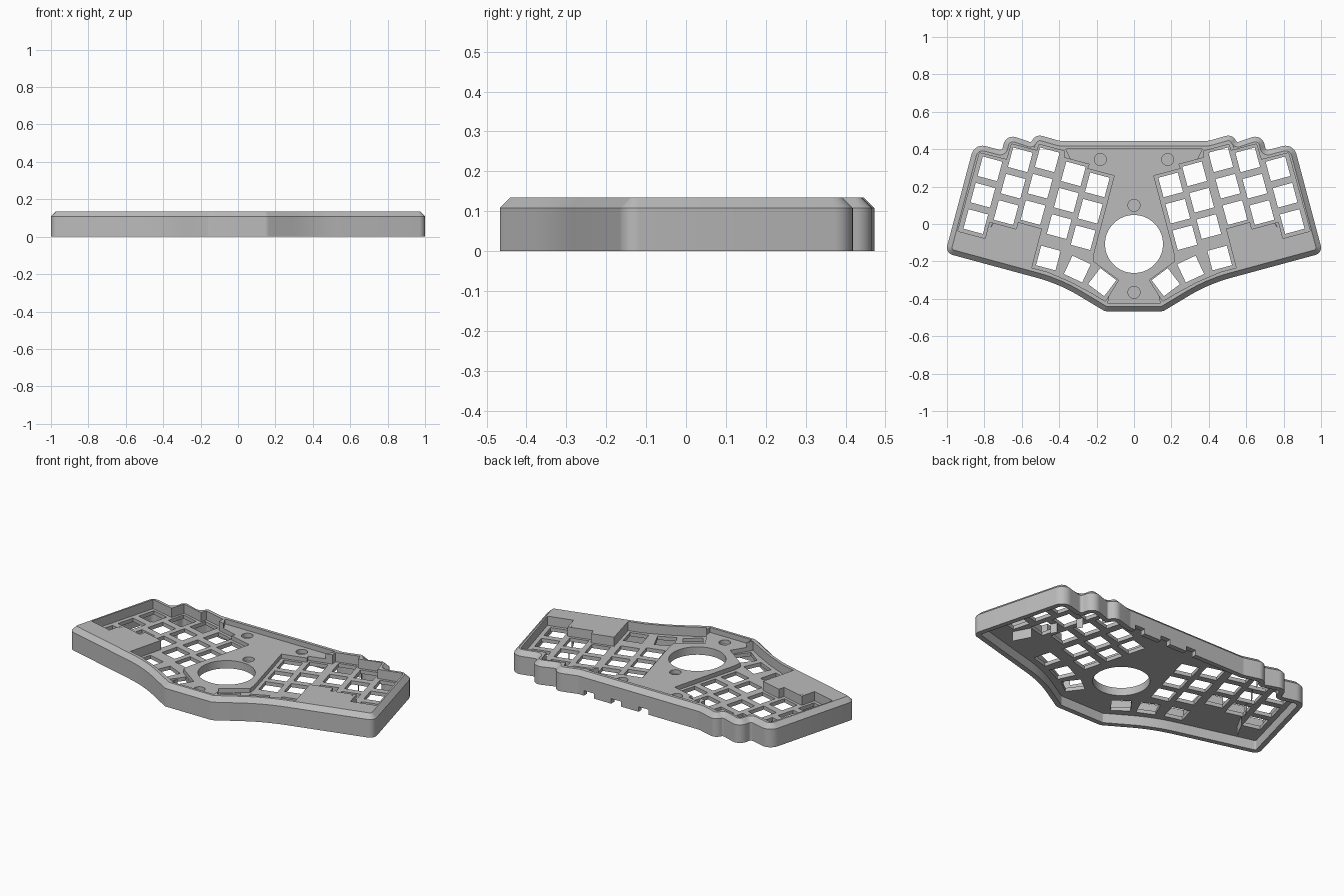
import bpy, bmesh
from math import radians, sin, cos, pi
from mathutils import Vector, Matrix

cube = bpy.data.objects.get("Cube")
if cube:
    bpy.data.objects.remove(cube, do_unlink=True)

TOP, EDGE, CHAMFER = 0.135, 0.108, 0.027
PANEL, FLOOR, UNDERSIDE = 0.105, 0.08, 0.058

grey = bpy.data.materials.new("case grey")
grey.use_nodes = True
grey.diffuse_color = (0.5, 0.5, 0.5, 1)
grey.node_tree.nodes["Principled BSDF"].inputs["Base Color"].default_value = (0.5, 0.5, 0.5, 1)


def mirrored(half):
    """Close a half profile by reflecting it across x = 0."""
    return half + [(-p[0],) + tuple(p[1:]) for p in reversed(half)]


def rounded(points, steps=7):
    """Replace each (x, y, radius) corner with an arc."""
    out = []
    for i, (x, y, r) in enumerate(points):
        p = Vector((x, y))
        a = (Vector(points[i - 1][:2]) - p).normalized()
        b = (Vector(points[(i + 1) % len(points)][:2]) - p).normalized()
        half = a.angle(b) / 2
        centre = p + (a + b).normalized() * (r / sin(half))
        start = p + a * (r * cos(half) / sin(half)) - centre
        end = p + b * (r * cos(half) / sin(half)) - centre
        sweep = start.angle_signed(end)
        for k in range(steps + 1):
            out.append(centre + Matrix.Rotation(-sweep * k / steps, 2) @ start)
    return out


def inset(loop, d):
    """Move a clockwise loop inward by d with mitred corners."""
    out = []
    for i, p in enumerate(loop):
        a = (p - loop[i - 1]).normalized()
        b = (loop[(i + 1) % len(loop)] - p).normalized()
        na, nb = Vector((a.y, -a.x)), Vector((b.y, -b.x))
        out.append(p + (na + nb) * (d / (1 + na.dot(nb))))
    return out


def loft(bm, rings):
    """Build a closed solid from (loop, z) rings."""
    rows = [[bm.verts.new((p[0], p[1], z)) for p in loop] for loop, z in rings]
    n = len(rows[0])
    faces = [bm.faces.new(rows[0]), bm.faces.new(rows[-1])]
    for low, high in zip(rows, rows[1:]):
        for i in range(n):
            j = (i + 1) % n
            faces.append(bm.faces.new((low[i], low[j], high[j], high[i])))
    bmesh.ops.recalc_face_normals(bm, faces=faces)


def make(name, solids):
    bm = bmesh.new()
    for rings in solids:
        loft(bm, rings)
    mesh = bpy.data.meshes.new(name)
    bm.to_mesh(mesh)
    bm.free()
    ob = bpy.data.objects.new(name, mesh)
    bpy.context.collection.objects.link(ob)
    return ob


def prism(loop, z0, z1):
    return [(loop, z0), (loop, z1)]


def circle(x, y, r, n):
    return [(x + r * cos(2 * pi * i / n), y + r * sin(2 * pi * i / n)) for i in range(n)]


def square(x, y, size, angle):
    turn = Matrix.Rotation(radians(angle), 2)
    h = size / 2
    return [Vector((x, y)) + turn @ Vector(c) for c in ((-h, -h), (h, -h), (h, h), (-h, h))]


def flip(loop):
    return [(-p[0], p[1]) for p in loop]


# Case body with chamfered upper edge
outline = rounded(mirrored([
    (0.40, 0.445, 0.05), (0.53, 0.482, 0.045), (0.549, 0.436, 0.012),
    (0.685, 0.482, 0.05), (0.705, 0.393, 0.015), (0.853, 0.432, 0.06),
    (1.009, -0.155, 0.04), (0.40, -0.32, 0.9), (0.155, -0.467, 0.04)]))
case = make("keyboard_case", [[(outline, 0), (outline, EDGE), (inset(outline, CHAMFER), TOP)]])
case.data.materials.append(grey)

# Hollow underside
underside = make("underside_cutter", [prism(inset(outline, 0.03), -0.1, UNDERSIDE)])

# Sunken wells around each hand's keys
well = [Vector(p) for p in (
    (0.106, 0.258), (0.25, 0.296), (0.24, 0.319), (0.374, 0.355), (0.372, 0.39),
    (0.508, 0.426), (0.518, 0.392), (0.655, 0.428), (0.68, 0.344), (0.826, 0.38),
    (0.942, -0.038), (0.796, -0.077), (0.773, 0.012), (0.63, -0.027), (0.62, 0.01),
    (0.492, -0.025), (0.546, -0.234),
    (0.46, -0.257), (0.337, -0.31), (0.225, -0.37), (0.153, -0.413), (0.082, -0.30),
    (0.22, -0.20), (0.216, -0.157))]
wells = make("well_cutter", [prism(l, FLOOR, 0.3) for l in (well, flip(well))])

# Centre panel sits below the rim
panel = mirrored([(0.365, 0.40), (0.33, 0.33), (0.15, 0.23), (0.25, -0.15),
                  (0.23, -0.23), (0.12, -0.30), (0.14, -0.425)])
centre = make("panel_cutter", [prism(panel, PANEL, 0.32)])

# Switch holes: five columns of three, plus a fanned thumb cluster
keys = []
for x, y in ((0.77, 0.295), (0.608, 0.343), (0.464, 0.343), (0.324, 0.268), (0.196, 0.209)):
    keys += [(x + 0.038 * row, y - 0.141 * row, 15) for row in range(3)]
keys += [(0.458, -0.182, 15), (0.303, -0.241, 25), (0.17, -0.311, 37)]
holes = []
for x, y, angle in keys:
    loop = square(x, y, 0.108, angle)
    holes += [prism(loop, -0.2, 0.4), prism(flip(loop), -0.2, 0.4)]
switches = make("switch_cutter", holes)

# Ball opening, screw recesses and cable notches in the back wall
ball = make("ball_cutter", [prism(circle(0, -0.107, 0.155, 64), -0.3, 0.5)])
screws = make("screw_cutter", [prism(circle(x, y, 0.032, 24), 0.08, 0.34)
                               for x, y in ((-0.18, 0.345), (0.18, 0.345), (0, 0.1), (0, -0.365))])
notches = make("notch_cutter", [prism(square(x, 0.43, 0.065, 0), -0.15, 0.03)
                                for x in (0.33, 0.15, -0.03)])

cutters = [underside, wells, centre, switches, ball, screws, notches]
for cutter in cutters:
    cutter.hide_render = True
    mod = case.modifiers.new(cutter.name, 'BOOLEAN')
    mod.operation = 'DIFFERENCE'
    mod.solver = 'EXACT'
    mod.object = cutter

# Bake the cuts and remove the cutters
bpy.context.view_layer.update()
result = bpy.data.meshes.new_from_object(case.evaluated_get(bpy.context.evaluated_depsgraph_get()))
case.modifiers.clear()
case.data = result
case.data.name = "keyboard_case"
for cutter in cutters:
    bpy.data.objects.remove(cutter, do_unlink=True)

for ob in bpy.context.selected_objects:
    ob.select_set(False)
case.select_set(True)
bpy.context.view_layer.objects.active = case
bpy.ops.object.shade_smooth_by_angle(angle=radians(30))
